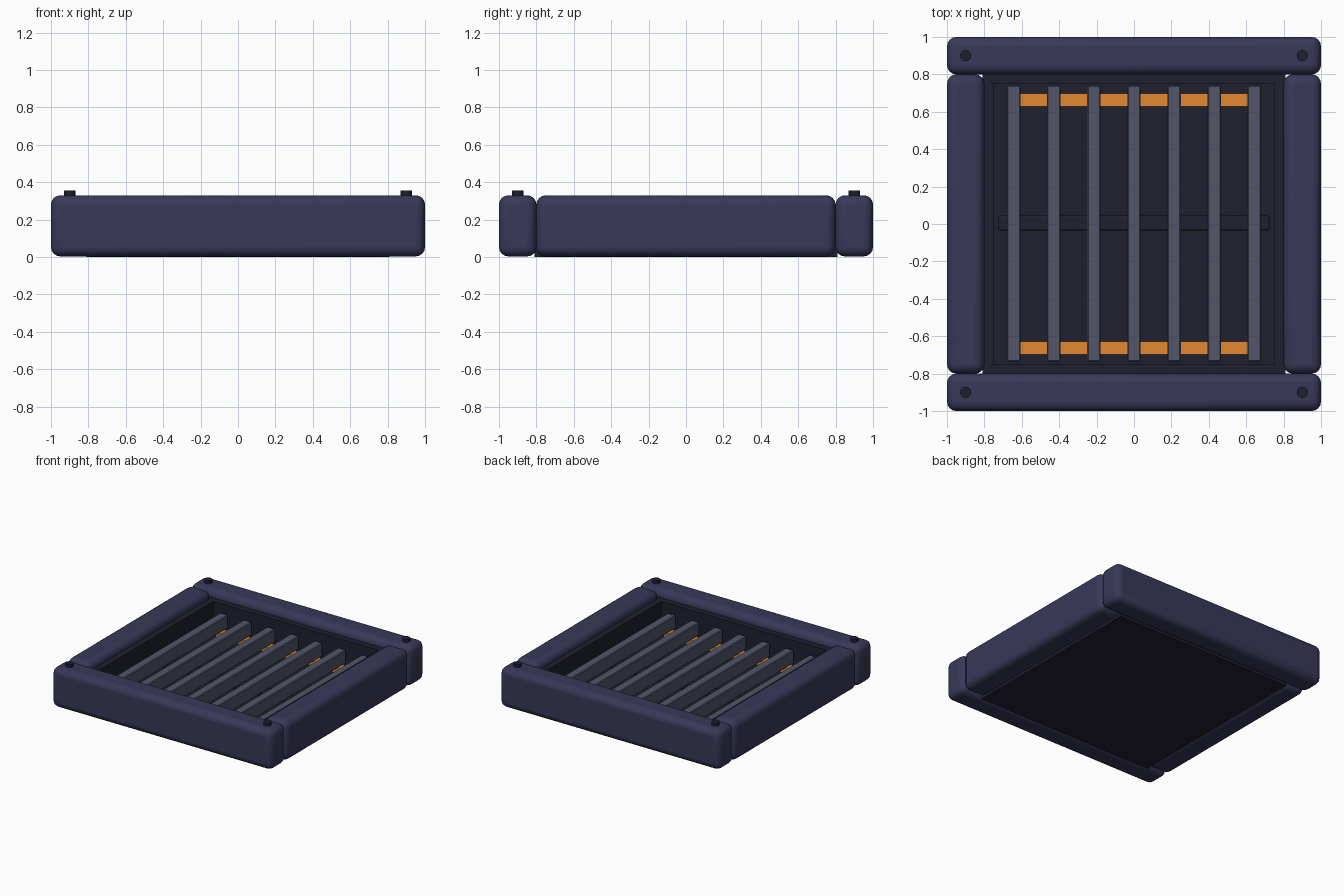
import bpy

if "Cube" in bpy.data.objects:
    bpy.data.objects.remove(bpy.data.objects["Cube"])

def material(name, rgb):
    m = bpy.data.materials.new(name)
    m.diffuse_color = (*rgb, 1)
    m.use_nodes = True
    m.node_tree.nodes["Principled BSDF"].inputs["Base Color"].default_value = m.diffuse_color
    return m

NAVY = material("navy", (0.04, 0.04, 0.10))
DARK = material("dark", (0.014, 0.014, 0.028))
STEEL = material("steel", (0.085, 0.092, 0.14))
ORANGE = material("orange", (0.78, 0.25, 0.03))

def finish(ob, name, mat, bevel, segments):
    ob.name = name
    ob.data.materials.append(mat)
    if bevel:
        mod = ob.modifiers.new("bevel", 'BEVEL')
        mod.width = bevel
        mod.segments = segments
        mod.limit_method = 'ANGLE'
    return ob

def box(name, x, y, z, mat, bevel=0, segments=1):
    """Box from (min, max) ranges on each axis."""
    bpy.ops.mesh.primitive_cube_add(size=1)
    ob = bpy.context.object
    ranges = (x, y, z)
    for v in ob.data.vertices:
        v.co = [sum(r) / 2 + c * (r[1] - r[0]) for r, c in zip(ranges, v.co)]
    finish(ob, name, mat, bevel, segments)
    if segments > 1:
        bpy.ops.object.shade_smooth_by_angle(angle=0.7)
    return ob

def span(center, half):
    return (center - half, center + half)

# Rounded outer frame and inner lining
for s, yn, xn in ((-1, "front", "left"), (1, "back", "right")):
    box(yn + "_beam", (-1, 1), span(s * 0.9, 0.1), (0.003, 0.33), NAVY, 0.05, 4)
    box(xn + "_beam", span(s * 0.9, 0.1), (-0.8, 0.8), (0.003, 0.33), NAVY, 0.05, 4)
    box(yn + "_lining", (-0.81, 0.81), span(s * 0.78, 0.03), (0.02, 0.27), DARK)
    box(xn + "_lining", span(s * 0.78, 0.03), (-0.75, 0.75), (0.02, 0.27), DARK)

# Base plate and low cross bar
box("base_plate", (-0.81, 0.81), (-0.81, 0.81), (0, 0.05), DARK)
box("cross_bar", (-0.725, 0.725), span(0.005, 0.04), (0.05, 0.10), DARK, 0.01, 2)

# Lengthwise slats
for i in range(7):
    box(f"slat_{i + 1}", span((i - 3) * 0.2145, 0.036), (-0.735, 0.74),
        (0.09, 0.2), STEEL, 0.006)

# Orange strips under the slat ends
for s, n in ((-1, "front"), (1, "back")):
    box(n + "_strip", (-0.645, 0.645), span(s * 0.663, 0.035), (0.05, 0.095), ORANGE)

# Corner studs
for sx in (-1, 1):
    for sy in (-1, 1):
        bpy.ops.mesh.primitive_cylinder_add(vertices=16, radius=0.03, depth=0.055,
                                            location=(sx * 0.9, sy * 0.9, 0.3275))
        finish(bpy.context.object, "corner_stud", DARK, 0, 1)
        bpy.ops.object.shade_smooth_by_angle(angle=0.7)
